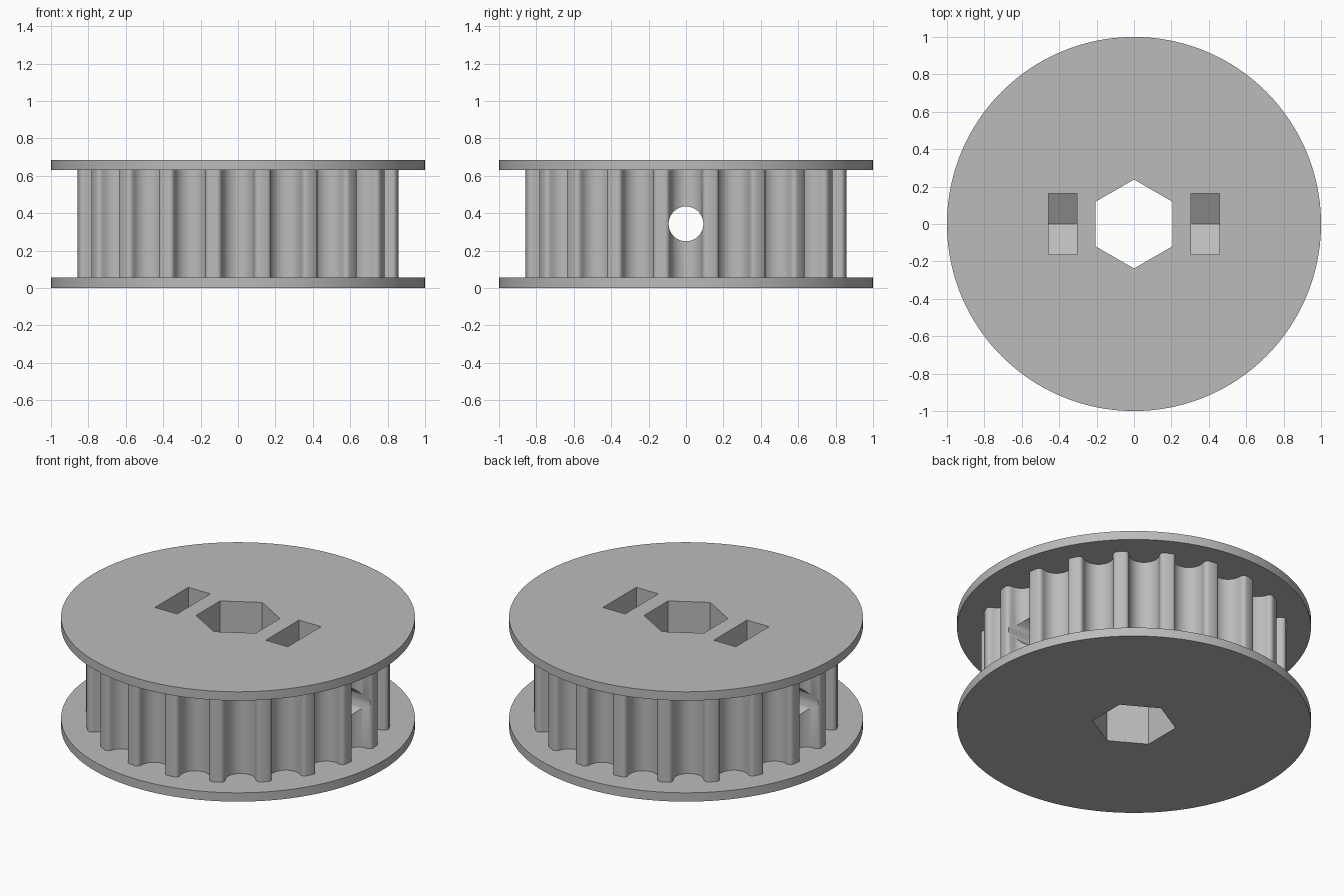
import bpy
import bmesh
from math import sin, cos, pi, radians, sqrt
from mathutils import Matrix

if "Cube" in bpy.data.objects:
    bpy.data.objects.remove(bpy.data.objects["Cube"])

HEIGHT, FLANGE = 0.685, 0.055
TEETH, TIP_R, HALF_MOUTH = 20, 0.865, 0.112
HOLE_Z = HEIGHT / 2

grey = bpy.data.materials.new("plain_grey")
grey.use_nodes = True
grey.diffuse_color = (0.5, 0.5, 0.5, 1)
grey.node_tree.nodes["Principled BSDF"].inputs["Base Color"].default_value = (0.5, 0.5, 0.5, 1)


def prism(name, outline, length, matrix):
    """Extrude a flat outline along its local z, then place it."""
    bm = bmesh.new()
    base = bm.faces.new([bm.verts.new((x, y, 0)) for x, y in outline])
    ext = bmesh.ops.extrude_face_region(bm, geom=[base])
    verts = [v for v in ext["geom"] if isinstance(v, bmesh.types.BMVert)]
    bmesh.ops.translate(bm, verts=verts, vec=(0, 0, length))
    bmesh.ops.recalc_face_normals(bm, faces=bm.faces)
    bm.transform(matrix)
    mesh = bpy.data.meshes.new(name)
    bm.to_mesh(mesh)
    bm.free()
    mesh.materials.append(grey)
    obj = bpy.data.objects.new(name, mesh)
    bpy.context.collection.objects.link(obj)
    return obj


def ring(radius, sides, start=0.0):
    return [(radius * cos(start + 2 * pi * i / sides),
             radius * sin(start + 2 * pi * i / sides)) for i in range(sides)]


def combine(target, tool, operation):
    tool.hide_render = True
    mod = target.modifiers.new(operation.lower(), 'BOOLEAN')
    mod.operation, mod.object, mod.solver = operation, tool, 'EXACT'
    bpy.context.view_layer.objects.active = target
    bpy.ops.object.modifier_apply(modifier=mod.name)
    bpy.data.objects.remove(tool)


# One groove: rounded lip, then a round bottom, as (sideways, depth)
LIP = 0.025
half = [(HALF_MOUTH - LIP * sin(a), LIP - LIP * cos(a))
        for a in (radians(20 * i) for i in range(5))]
half += [(0.086 * cos(a), 0.031 + 0.085 * sin(a))
         for a in (radians(10 * i) for i in range(9))]
groove = half + [(0, 0.116)] + [(-x, d) for x, d in reversed(half)]
mouth_r = sqrt(TIP_R ** 2 - HALF_MOUTH ** 2)

# Toothed drum outline: grooves in a circle, with a point on each tooth crown
outline = []
for t in range(TEETH):
    a = 2 * pi * t / TEETH
    for side, depth in reversed(groove):
        r = mouth_r - depth
        outline.append((r * cos(a) - side * sin(a), r * sin(a) + side * cos(a)))
    crown = a + pi / TEETH
    outline.append((TIP_R * cos(crown), TIP_R * sin(crown)))
pulley = prism("toothed_pulley", outline, HEIGHT - FLANGE, Matrix.Translation((0, 0, FLANGE / 2)))

# Flanges
for z in (0, HEIGHT - FLANGE):
    combine(pulley, prism("flange", ring(1, 160), FLANGE, Matrix.Translation((0, 0, z))), 'UNION')

# Hexagonal shaft bore
combine(pulley, prism("bore_cutter", ring(0.238, 6, pi / 2), 1, Matrix.Translation((0, 0, -0.1))),
        'DIFFERENCE')

# Nut pockets with pointed floors, open at the top
NUT = 0.164
corner = NUT / sqrt(3)
pocket = [(-NUT, 1), (-NUT, HOLE_Z - corner), (0, HOLE_Z - 2 * corner),
          (NUT, HOLE_Z - corner), (NUT, 1)]
along_x = Matrix(((0, 0, 1, 0), (1, 0, 0, 0), (0, 1, 0, 0), (0, 0, 0, 1)))
for x in (-0.458, 0.306):
    combine(pulley, prism("pocket_cutter", pocket, 0.152, Matrix.Translation((x, 0, 0)) @ along_x),
            'DIFFERENCE')

# Set screw hole straight through both sides
combine(pulley, prism("screw_cutter", ring(0.093, 40), 2.4,
                      Matrix.Translation((-1.2, 0, HOLE_Z)) @ along_x), 'DIFFERENCE')

# Smooth curved walls, keep edges sharp
bpy.ops.object.select_all(action='DESELECT')
pulley.select_set(True)
bpy.context.view_layer.objects.active = pulley
bpy.ops.object.shade_smooth_by_angle(angle=radians(28))
